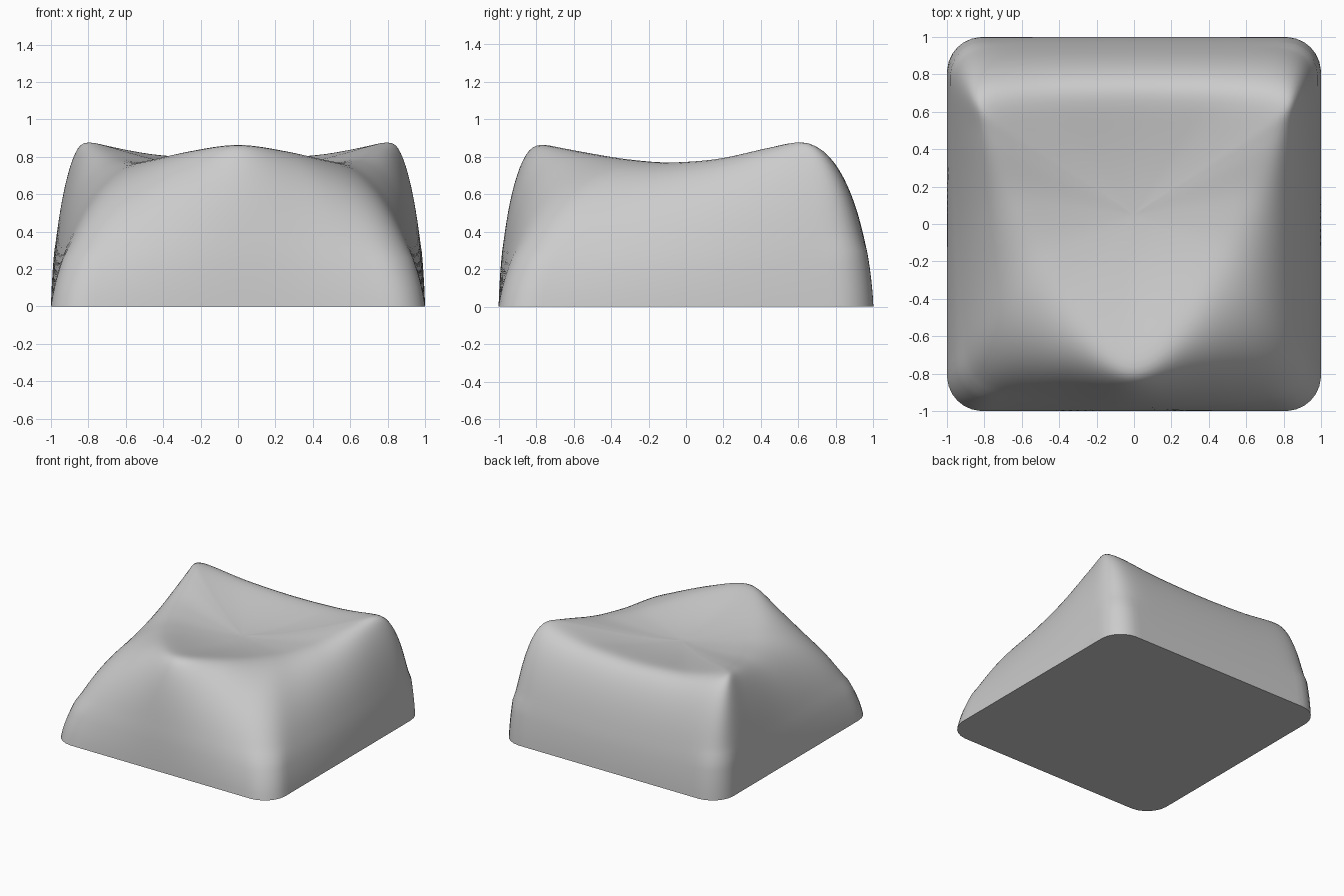
import bpy, bmesh, math
from mathutils import Vector

if "Cube" in bpy.data.objects:
    bpy.data.objects.remove(bpy.data.objects["Cube"], do_unlink=True)

AROUND, OUTER, INNER = 192, 20, 16
CENTER = Vector((0, 0.05, 0.72))
CORNER = 0.19

# Rim of the dished top, one half: base angle, then x, y, z
HALF = [(-90, 0, -.79, .88), (-64, .27, -.59, .84), (-45, .45, -.32, .795),
        (-25, .55, -.10, .777), (-5, .64, .12, .79), (30, .78, .48, .867),
        (45, .83, .62, .897), (54, .70, .665, .865), (64, .45, .69, .82), (90, 0, .70, .80)]
RIM = HALF + [(180 - a, -x, y, z) for a, x, y, z in reversed(HALF[:-1])]
N = len(RIM) - 1


def slope(i, c):
    return (RIM[i + 1][c] - RIM[i][c]) / (RIM[i + 1][0] - RIM[i][0])


def tangent(i, c):
    """Harmonic mean of neighbouring slopes, flat at peaks."""
    a, b = slope((i - 1) % N, c), slope(i % N, c)
    return 0 if a * b <= 0 else 2 * a * b / (a + b)


def rim_point(angle):
    i = next(k for k in range(N) if angle <= RIM[k + 1][0])
    h = RIM[i + 1][0] - RIM[i][0]
    t = (angle - RIM[i][0]) / h
    s = t * t * (3 - 2 * t)
    return Vector([RIM[i][c] * (1 - s) + RIM[i + 1][c] * s
                   + h * t * (1 - t) * ((1 - t) * tangent(i, c) - t * tangent(i + 1, c))
                   for c in (1, 2, 3)])


def base_point(angle):
    """Square outline with circular corners, met along a ray."""
    d = Vector((math.cos(math.radians(angle)), math.sin(math.radians(angle)), 0))
    ax, ay = abs(d.x), abs(d.y)
    r = 1 / max(ax, ay)
    core = 1 - CORNER
    if r * min(ax, ay) > core:
        along = core * (ax + ay)
        r = along + math.sqrt(along**2 - 2 * core**2 + CORNER**2)
    return d * r


def bezier(p, t):
    u = 1 - t
    return p[0] * u**3 + p[1] * 3 * u * u * t + p[2] * 3 * u * t * t + p[3] * t**3


def at_height(p, z):
    return Vector((p.x, p.y, z))


def section(angle):
    """Wall from base to rim, then the dish from rim to center."""
    base, rim = base_point(angle), rim_point(angle)
    width = (base - at_height(rim, 0)).length
    wall = [base, at_height(base.lerp(rim, .03 + .07 * width), rim.z * .42),
            at_height(rim.lerp(base, .68 - .28 * width), rim.z * .97), rim]
    dish = [rim, at_height(rim.lerp(CENTER, .3), rim.z - (rim.z - CENTER.z) * .42),
            at_height(rim.lerp(CENTER, .65), CENTER.z), CENTER]
    return ([bezier(wall, k / OUTER) for k in range(OUTER)]
            + [bezier(dish, k / INNER) for k in range(INNER)])


# Body
bm = bmesh.new()
columns = [[bm.verts.new(p) for p in section(-90 + 360 * i / AROUND)] for i in range(AROUND)]
middle = bm.verts.new(CENTER)
for i, a in enumerate(columns):
    b = columns[(i + 1) % AROUND]
    for k in range(len(a) - 1):
        bm.faces.new((a[k], b[k], b[k + 1], a[k + 1]))
    bm.faces.new((a[-1], b[-1], middle))
bm.faces.new([c[0] for c in reversed(columns)])

# Relax the rim so that the wall rolls softly into the dish
movable = [v for c in columns for v in c[OUTER // 3:]]
for _ in range(12):
    bmesh.ops.smooth_vert(bm, verts=movable, factor=0.5,
                          use_axis_x=True, use_axis_y=True, use_axis_z=True)
bmesh.ops.recalc_face_normals(bm, faces=bm.faces)
mesh = bpy.data.meshes.new("dished_body")
bm.to_mesh(mesh)
bm.free()

body = bpy.data.objects.new("dished_body", mesh)
bpy.context.collection.objects.link(body)

# Colour
grey = bpy.data.materials.new("plain_grey")
grey.use_nodes = True
colour = (0.6, 0.6, 0.6, 1)
grey.diffuse_color = colour
grey.node_tree.nodes["Principled BSDF"].inputs["Base Color"].default_value = colour
mesh.materials.append(grey)

# Smooth shading with a sharp bottom edge
bpy.ops.object.select_all(action="DESELECT")
body.select_set(True)
bpy.context.view_layer.objects.active = body
bpy.ops.object.shade_smooth_by_angle(angle=math.radians(50))
